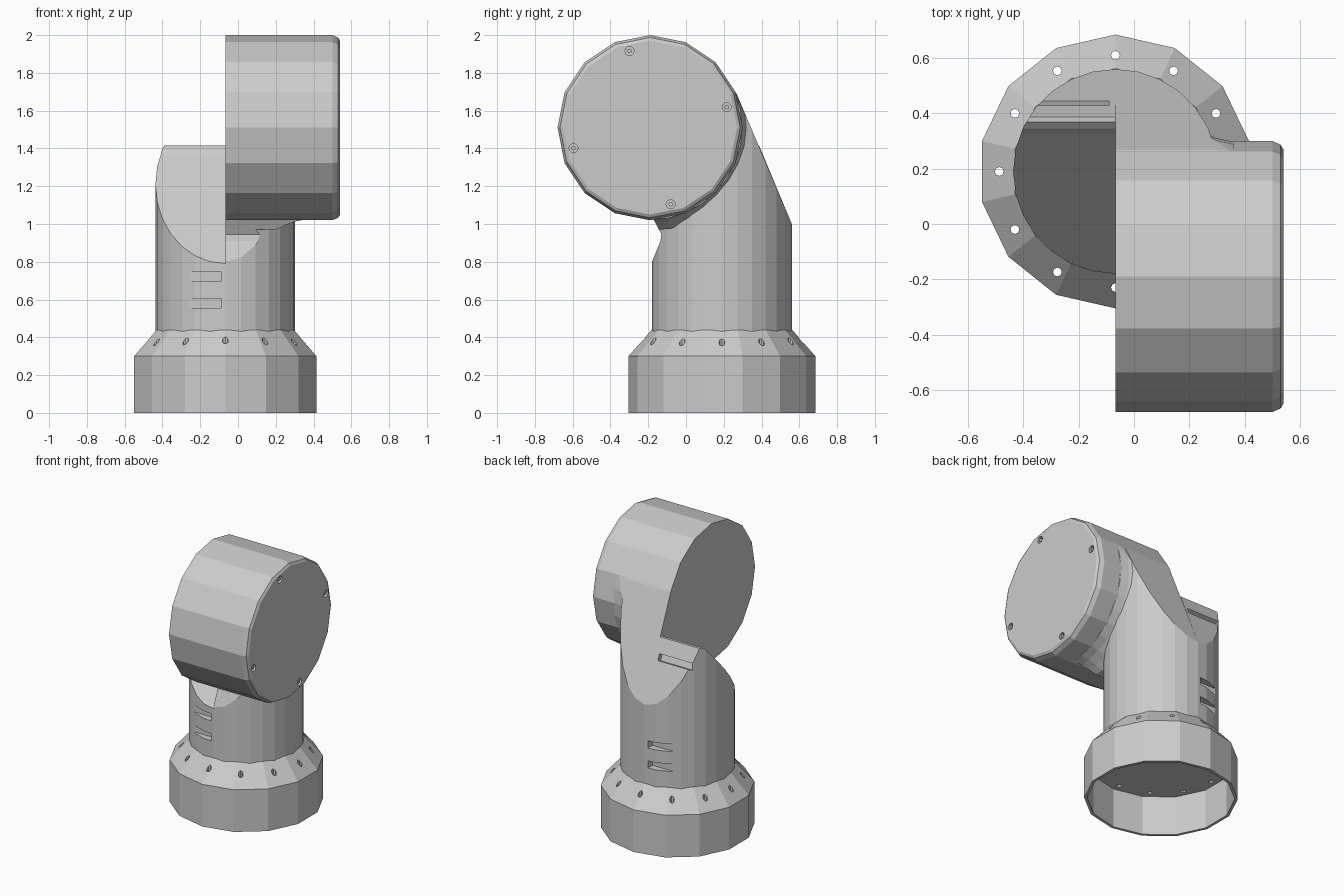
import bpy, bmesh
from math import sin, cos, pi, radians, atan2
from mathutils import Matrix, Vector

if "Cube" in bpy.data.objects:
    bpy.data.objects.remove(bpy.data.objects["Cube"])

CX, CY = -0.067, 0.19        # vertical tube axis
HY, HZ = -0.19, 1.51         # horizontal head axis


def finish(name, bm):
    bmesh.ops.remove_doubles(bm, verts=bm.verts, dist=1e-5)
    bmesh.ops.recalc_face_normals(bm, faces=bm.faces)
    me = bpy.data.meshes.new(name)
    bm.to_mesh(me)
    bm.free()
    ob = bpy.data.objects.new(name, me)
    bpy.context.collection.objects.link(ob)
    return ob


def lathe(name, profile, sides, along_x=False):
    """Revolve (radius, height) points that start and end on the axis."""
    bm = bmesh.new()
    rings = []
    for r, h in profile:
        ring = []
        for i in range(sides if r else 1):
            a = pi / 2 + 2 * pi * i / sides
            u, v = r * cos(a), r * sin(a)
            co = (h, HY + u, HZ + v) if along_x else (CX + u, CY + v, h)
            ring.append(bm.verts.new(co))
        rings.append(ring)
    for a, b in zip(rings, rings[1:]):
        for i in range(sides):
            j = (i + 1) % sides
            if len(a) == 1:
                bm.faces.new((a[0], b[j], b[i]))
            elif len(b) == 1:
                bm.faces.new((a[i], a[j], b[0]))
            else:
                bm.faces.new((a[i], a[j], b[j], b[i]))
    bmesh.ops.dissolve_limit(bm, angle_limit=0.001, verts=bm.verts, edges=bm.edges)
    return finish(name, bm)


def prism(name, yz, x0, x1):
    """Extrude a side profile along x."""
    bm = bmesh.new()
    a = [bm.verts.new((x0, y, z)) for y, z in yz]
    b = [bm.verts.new((x1, y, z)) for y, z in yz]
    n = len(yz)
    bm.faces.new(a)
    bm.faces.new(b[::-1])
    for i in range(n):
        j = (i + 1) % n
        bm.faces.new((a[i], b[i], b[j], a[j]))
    return finish(name, bm)


def boolean(ob, cutter, op):
    m = ob.modifiers.new(op, 'BOOLEAN')
    m.operation, m.object, m.solver = op, cutter, 'EXACT'
    bpy.context.view_layer.objects.active = ob
    bpy.ops.object.modifier_apply(modifier=m.name)
    bpy.data.objects.remove(cutter)


def rods(name, centres, radius, depth, along_x=False, sides=8):
    bm = bmesh.new()
    for c in centres:
        mat = Matrix.Translation(c)
        if along_x:
            mat = mat @ Matrix.Rotation(pi / 2, 4, 'Y')
        bmesh.ops.create_cone(bm, cap_ends=True, segments=sides, radius1=radius,
                              radius2=radius, depth=depth, matrix=mat)
    return finish(name, bm)


# Hollow flanged base with twelve bolt holes
base = lathe("base_flange", [(0, .44), (.372, .44), (.495, .3), (.495, 0),
                             (.475, 0), (.475, .28), (0, .28)], 14)
ring = [(CX + .42 * cos(k * pi / 6), CY + .42 * sin(k * pi / 6), .4) for k in range(12)]
boolean(base, rods("bolt_cutter", ring, .016, .4), 'DIFFERENCE')

# Side profiles of the two halves of the upright
left_yz = [(-.22, .38), (-.22, .745), (.325, 1.365), (.345, 1.395), (.368, 1.416),
           (.387, 1.416), (.56, 1.0), (.62, .855), (.62, .38)]
right_yz = [(-.22, .38), (-.22, .72), (-.18, .80), (-.135, .91), (-.13, .945),
            (-.175, 1.03), (-.175, 1.55), (.25, 1.71), (.268, 1.69),
            (.56, 1.0), (.62, .855), (.62, .38)]


def tube(name):
    return lathe(name, [(0, .40), (.37, .40), (.37, 1.9), (0, 1.9)], 28)


# Left half of the upright, cut to a wedge
left = tube("upright_left")
boolean(left, prism("left_cutter", left_yz, -.7, CX), 'INTERSECT')

# Vent slots on front, back and rear slope
bm = bmesh.new()


def slot(x0, x1, y, z, dy, dz, tilt=0):
    mat = (Matrix.Translation(((x0 + x1) / 2, y, z)) @ Matrix.Rotation(tilt, 4, 'X')
           @ Matrix.Diagonal((x1 - x0, dy, dz, 1)))
    bmesh.ops.create_cube(bm, size=1, matrix=mat)


for z in (.58, .722):
    for s in (-1, 1):
        slot(-.27, -.09, CY + s * .40, z, .17, .052)
slot(-.35, -.09, .437, 1.297, .07, .046, atan2(.28, .68))
boolean(left, finish("slot_cutter", bm), 'DIFFERENCE')

# Right half of the upright, running up into the head
right = tube("upright_right")
boolean(right, prism("right_cutter", right_yz, CX, .7), 'INTERSECT')

# Flared collar blending the upright into the head
collar = lathe("neck_collar", [(0, CX + .002), (.545, CX + .002), (.545, .2), (.52, .25),
                               (.50, .30), (.487, .36), (0, .36)], 32, True)
collar_yz = [(p[0] - .002 if p[0] > .2 else p[0], p[1]) for p in right_yz]
boolean(collar, prism("collar_cutter", collar_yz, -.5, .7), 'INTERSECT')

# Horizontal head drum with rounded outer rim
head = lathe("head_drum", [(0, CX), (.49, CX), (.49, .50), (.477, .53),
                           (.46, .54), (0, .54)], 16, True)
spots = [(.54, HY + .42 * cos(radians(a)), HZ + .42 * sin(radians(a)))
         for a in (15, 105, 195, 285)]
boolean(head, rods("screw_cutter", spots, .024, .06, True, 12), 'DIFFERENCE')

# Screws sunk in the cover
rods("cover_screws", [Vector(p) - Vector((.02, 0, 0)) for p in spots], .012, .03, True)
